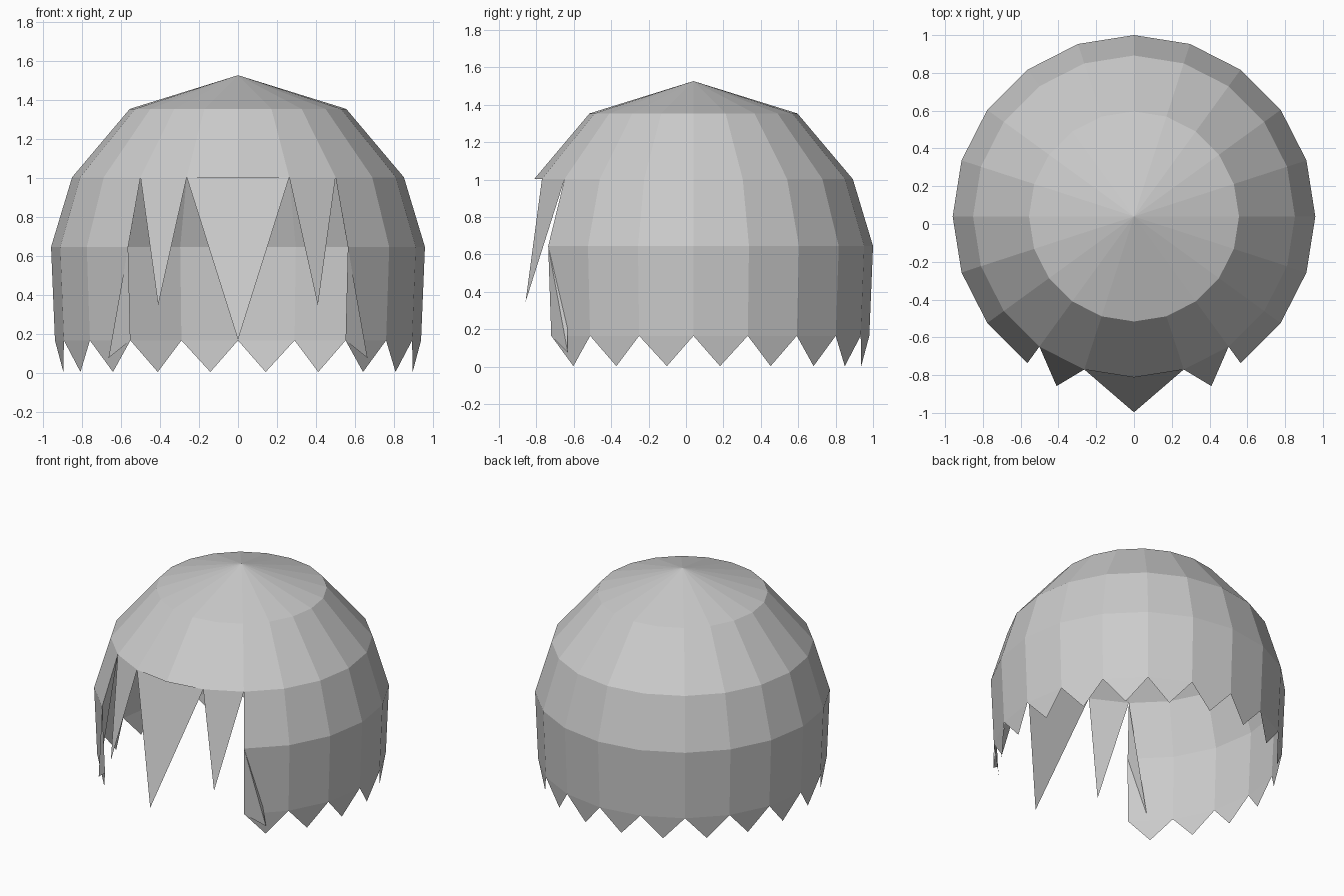
import bpy
from math import sin, cos, radians

if "Cube" in bpy.data.objects:
    bpy.data.objects.remove(bpy.data.objects["Cube"])

CY = 0.04     # centre of the dome in y
SEG = 20      # sides of the dome
STEP = 360 / SEG


def pt(k, r, z):
    """Point on a ring, k steps counter-clockwise from the front (-y)."""
    a = radians(-90 + k * STEP)
    return (r * cos(a), CY + r * sin(a), z)


def make(name, faces):
    """Flat-shaded mesh from polygons given as point lists, shared points welded."""
    index, verts, polys = {}, [], []
    for face in faces:
        poly = []
        for p in face:
            key = tuple(round(c, 5) for c in p)
            if key not in index:
                index[key] = len(verts)
                verts.append(key)
            poly.append(index[key])
        polys.append(poly)
    me = bpy.data.meshes.new(name)
    me.from_pydata(verts, [], polys)
    ob = bpy.data.objects.new(name, me)
    bpy.context.collection.objects.link(ob)
    return ob


def band(k, lower, upper):
    return [pt(k, *lower), pt(k + 1, *lower), pt(k + 1, *upper), pt(k, *upper)]


# Ring profile (radius, height)
CROWN, BROW, WIDE, HEM, TIP = (0.556, 1.354), (0.852, 1.003), (0.96, 0.645), (0.94, 0.165), (0.908, 0.003)
APEX = (0, CY, 1.527)

# Crown: complete cap down to the brow
cap = []
for k in range(SEG):
    cap.append([pt(k, *CROWN), pt(k + 1, *CROWN), APEX])
    cap.append(band(k, BROW, CROWN))
make("hair_crown", cap)

# Sides and back: open at the face, zigzag lower edge
sides = []
for k in range(2, SEG - 2):
    sides.append(band(k, WIDE, BROW))
    sides.append(band(k, HEM, WIDE))
    sides.append([pt(k, *HEM), pt(k + 0.5, *TIP), pt(k + 1, *HEM)])
make("hair_sides_and_back", sides)

# Fringe: one wide centre spike and a narrow spike on each side
fringe = [[pt(-1, *BROW), (0, -0.997, 0.168), pt(1, *BROW)]]
for s in (-1, 1):
    fringe.append([pt(s, *BROW), (s * 0.41, -0.858, 0.346), pt(2 * s, *BROW)][::s])
make("hair_fringe", fringe)

# Temple locks folded back from the edges of the face opening
locks = []
for s in (-1, 1):
    tip = (s * 0.665, -0.632, 0.075)
    locks.append([pt(2 * s, *BROW), pt(2 * s, *WIDE), tip][::s])
    locks.append([pt(2 * s, *WIDE), pt(2 * s, *HEM), tip][::s])
make("temple_locks", locks)
